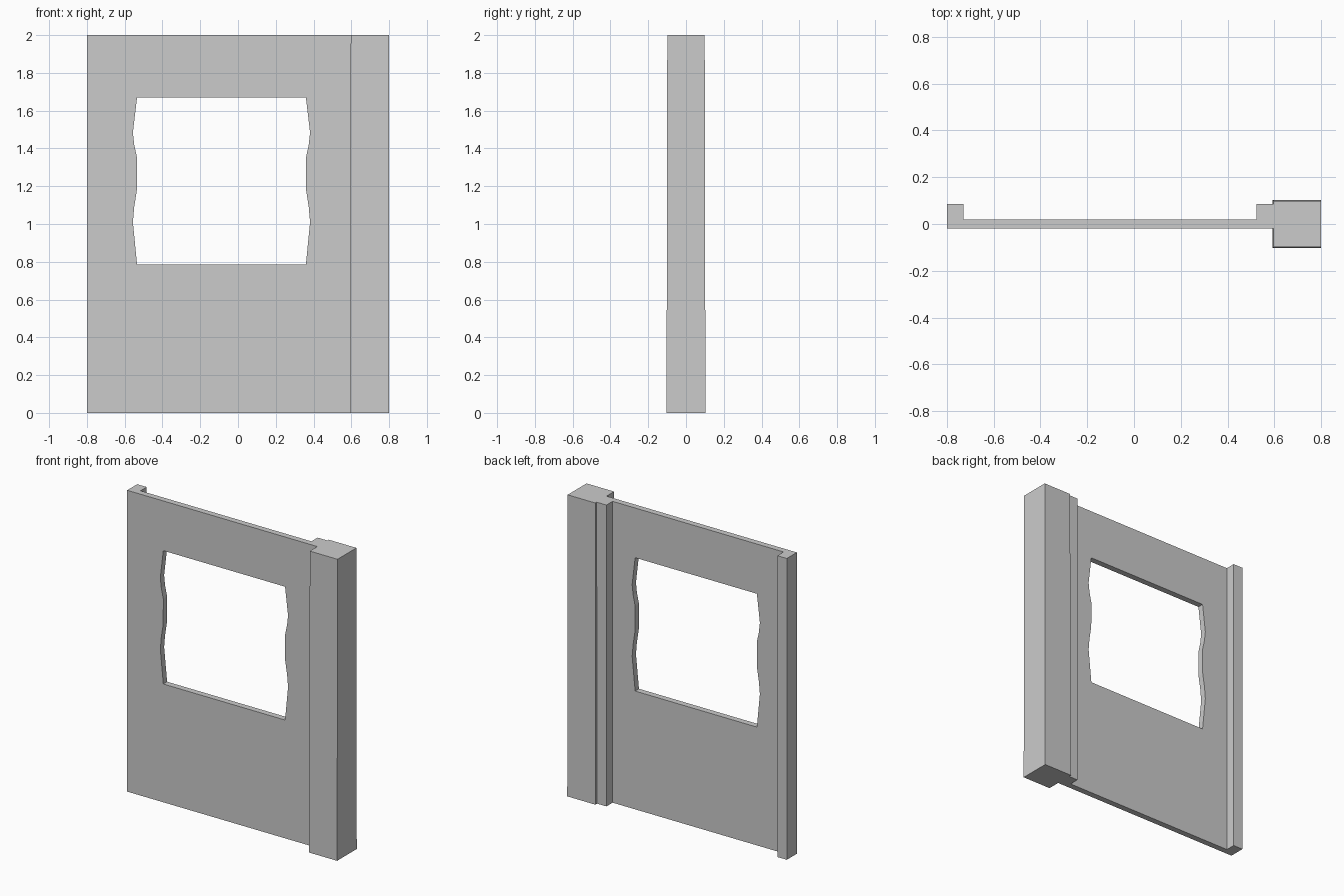
import bpy
import bmesh

if "Cube" in bpy.data.objects:
    bpy.data.objects.remove(bpy.data.objects["Cube"])


def make_object(name, bm):
    bmesh.ops.recalc_face_normals(bm, faces=bm.faces[:])
    mesh = bpy.data.meshes.new(name)
    bm.to_mesh(mesh)
    bm.free()
    obj = bpy.data.objects.new(name, mesh)
    bpy.context.collection.objects.link(obj)
    return obj


def loft(name, start, end):
    """Closed solid between two matching outlines."""
    bm = bmesh.new()
    a = [bm.verts.new(p) for p in start]
    b = [bm.verts.new(p) for p in end]
    bm.faces.new(a)
    bm.faces.new(b)
    n = len(a)
    for i in range(n):
        j = (i + 1) % n
        bm.faces.new((a[i], a[j], b[j], b[i]))
    return make_object(name, bm)


# Panel with a raised flange along each back edge
channel = [(-0.8, -0.02), (0.597, -0.02), (0.597, 0.085), (0.525, 0.085),
           (0.525, 0.02), (-0.73, 0.02), (-0.73, 0.085), (-0.8, 0.085)]
panel = loft("wall_panel",
             [(x, y, 0) for x, y in channel],
             [(x, y, 2) for x, y in channel])

# Wavy-sided window cutter, mirrored about its own centre line
centre = -0.0875
side = [(0.447, 0.785), (0.469, 1.01), (0.462, 1.09), (0.448, 1.18),
        (0.447, 1.35), (0.462, 1.42), (0.469, 1.485), (0.447, 1.67)]
outline = [(centre + w, z) for w, z in side]
outline += [(centre - w, z) for w, z in reversed(side)]
cutter = loft("window_cutter",
              [(x, -0.2, z) for x, z in outline],
              [(x, 0.2, z) for x, z in outline])
cutter.hide_render = True
cutter.hide_viewport = True

cut = panel.modifiers.new("window", 'BOOLEAN')
cut.operation = 'DIFFERENCE'
cut.solver = 'EXACT'
cut.object = cutter


# Corner post, very slightly narrower at the top
def post_ring(x, d, z):
    return [(x, -d, z), (0.8, -d, z), (0.8, d, z), (x, d, z)]


loft("corner_post", post_ring(0.593, 0.103, 0), post_ring(0.597, 0.099, 2))
